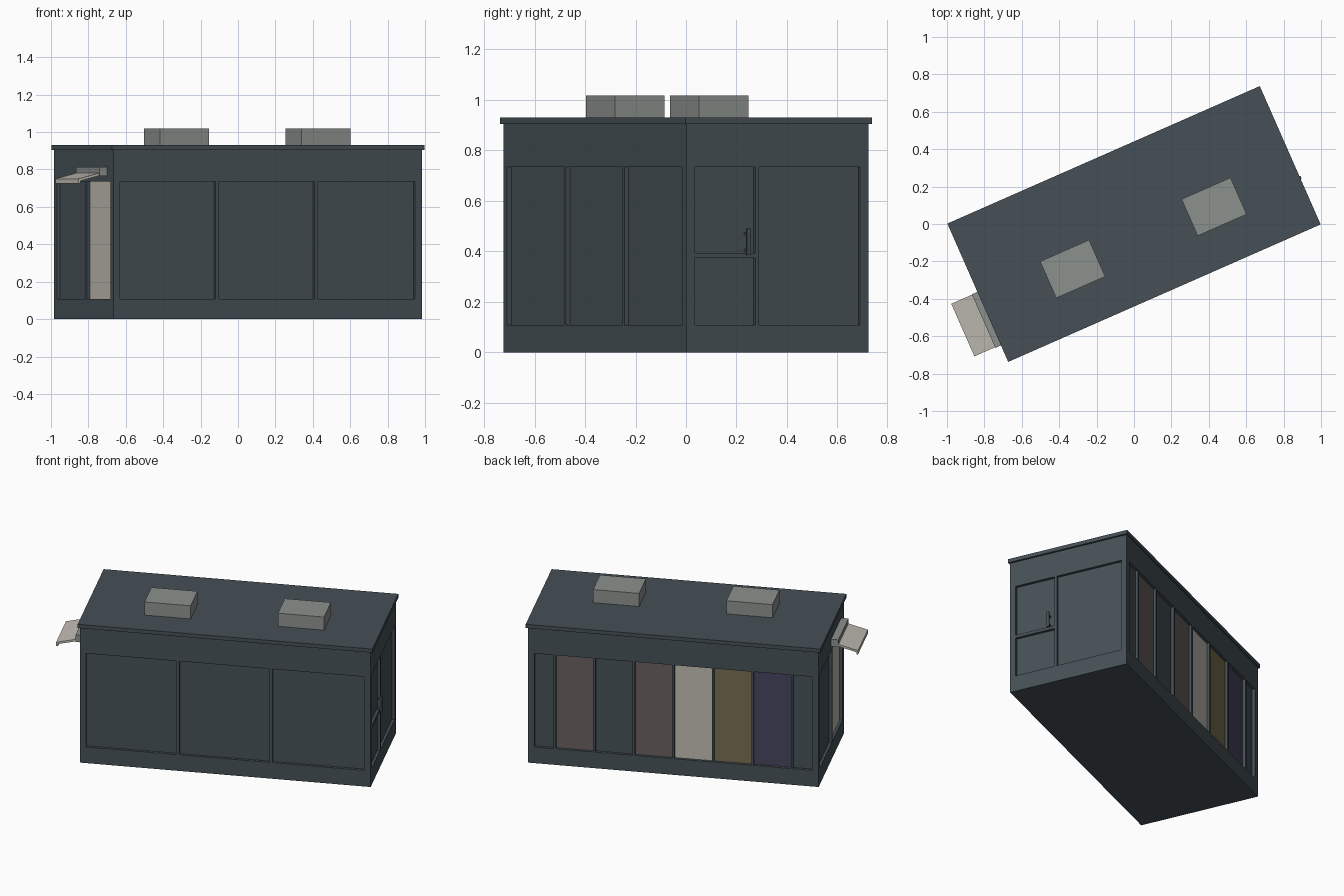
import bpy, bmesh, math
from mathutils import Vector

if "Cube" in bpy.data.objects:
    bpy.data.objects.remove(bpy.data.objects["Cube"])

TURN = math.radians(23.75)      # the cabin stands turned on the ground
HX, HY, H = 0.90, 0.3945, 0.905  # half length, half depth, wall height
Z0, Z1 = 0.108, 0.735            # opening bottom and top
DEPTH = 0.018                    # panel recess


def material(name, r, g, b):
    lin = [((c / 255 + 0.055) / 1.055) ** 2.4 for c in (r, g, b)]
    m = bpy.data.materials.new(name)
    m.diffuse_color = (*lin, 1)
    m.use_nodes = True
    m.node_tree.nodes["Principled BSDF"].inputs["Base Color"].default_value = m.diffuse_color
    return m


MATS = {
    "slate": material("slate", 70, 80, 86),
    "grey": material("grey", 140, 145, 141),
    "cream": material("cream", 192, 188, 178),
    "mauve": material("mauve", 104, 95, 96),
    "olive": material("olive", 118, 110, 80),
    "navy": material("navy", 68, 68, 94),
}
NAMES = list(MATS)


def make(name, bm, mats):
    me = bpy.data.meshes.new(name)
    bm.to_mesh(me)
    bm.free()
    ob = bpy.data.objects.new(name, me)
    bpy.context.collection.objects.link(ob)
    for m in mats:
        me.materials.append(MATS[m])
    ob.rotation_euler.z = TURN
    return ob


def box(name, lo, hi, mat):
    bm = bmesh.new()
    bmesh.ops.create_cube(bm, size=1)
    for v in bm.verts:
        v.co = [lo[i] if v.co[i] < 0 else hi[i] for i in range(3)]
    return make(name, bm, [mat])


def prism(name, profile, y0, y1, mat):
    """Extrude an x-z profile along y."""
    bm = bmesh.new()
    face = bm.faces.new([bm.verts.new((x, y0, z)) for x, z in profile])
    ext = bmesh.ops.extrude_face_region(bm, geom=[face])["geom"]
    bmesh.ops.translate(bm, vec=(0, y1 - y0, 0),
                        verts=[g for g in ext if isinstance(g, bmesh.types.BMVert)])
    bmesh.ops.recalc_face_normals(bm, faces=bm.faces)
    return make(name, bm, [mat])


def wall(bm, normal, half, dist, columns):
    """Wall with recessed panels; columns = (start, end, [(z0, z1, colour)])."""
    n = Vector(normal)
    along = Vector((0, 0, 1)).cross(n)

    def pt(s, z, d=0.0):
        return bm.verts.new(along * s + n * (dist - d) + Vector((0, 0, z)))

    def quad(corners, mat="slate"):
        bm.faces.new([pt(*c) for c in corners]).material_index = NAMES.index(mat)

    def flat(a, b, z0, z1, mat="slate", d=0.0):
        quad([(a, z0, d), (b, z0, d), (b, z1, d), (a, z1, d)], mat)

    s = -half
    for a, b, cells in columns:
        flat(s, a, 0, H)
        z = 0
        for z0, z1, mat in cells:
            flat(a, b, z, z0)
            flat(a, b, z0, z1, mat, DEPTH)
            ring = [(a, z0), (b, z0), (b, z1), (a, z1)]
            for p, q in zip(ring, ring[1:] + ring[:1]):   # reveals
                quad([(*p, 0), (*q, 0), (*q, DEPTH), (*p, DEPTH)])
            z = z1
        flat(a, b, z, H)
        s = b
    flat(s, half, 0, H)


def bays(edges, colours, gap=0.01):
    """Split a strip into full-height panels with mullions between them."""
    n = len(colours)
    return [(edges[i] + (gap if i else 0), edges[i + 1] - (gap if i < n - 1 else 0),
             [(Z0, Z1, c)]) for i, c in enumerate(colours)]


# Cabin walls with recessed panels
bm = bmesh.new()
wall(bm, (0, -1, 0), HX, HY, bays([-0.862, -0.295, 0.282, 0.86], ["slate"] * 3))
wall(bm, (0, 1, 0), HX, HY,
     bays([-0.86] + [0.245 * k for k in range(-3, 4)] + [0.86],
          ["slate", "mauve", "slate", "mauve", "cream", "olive", "navy", "slate"], 0.007))
wall(bm, (1, 0, 0), HY, HX,
     [(-0.358, -0.095, [(Z0, 0.373, "slate"), (0.393, Z1, "slate")]),
      (-0.079, 0.358, [(Z0, Z1, "slate")])])
wall(bm, (-1, 0, 0), HY, HX, bays([-0.36, 0.033, 0.35], ["slate", "cream"]))
for z in (0, H):
    ring = [(-HX, -HY, z), (HX, -HY, z), (HX, HY, z), (-HX, HY, z)]
    bm.faces.new([bm.verts.new(c) for c in (ring if z else ring[::-1])])
bmesh.ops.remove_doubles(bm, verts=bm.verts, dist=1e-5)
make("cabin_walls", bm, NAMES)

# Roof slab and the two roof boxes
box("roof", (-0.9125, -0.404, H), (0.9125, 0.404, 0.93), "slate")
for side, x in (("left", -0.397), ("right", 0.429)):
    box(f"roof_box_{side}", (x - 0.143, -0.195, 0.93), (x + 0.143, 0.019, 1.018), "grey")

# Door handle: grip on two short posts
box("handle_grip", (0.908, -0.139, 0.385), (0.918, -0.123, 0.49), "slate")
for i, z in enumerate((0.40, 0.465)):
    box(f"handle_post_{i + 1}", (0.88, -0.136, z), (0.91, -0.126, z + 0.01), "slate")

# Awning over the hatch: housing, sloping sheet with a dropped lip
box("awning_housing", (-0.945, -0.308, 0.765), (-0.90, 0.005, 0.812), "grey")
prism("awning_sheet", [(-0.94, 0.782), (-0.94, 0.768), (-1.055, 0.739), (-1.055, 0.725),
                       (-1.066, 0.725), (-1.066, 0.75)], -0.304, 0.003, "cream")
